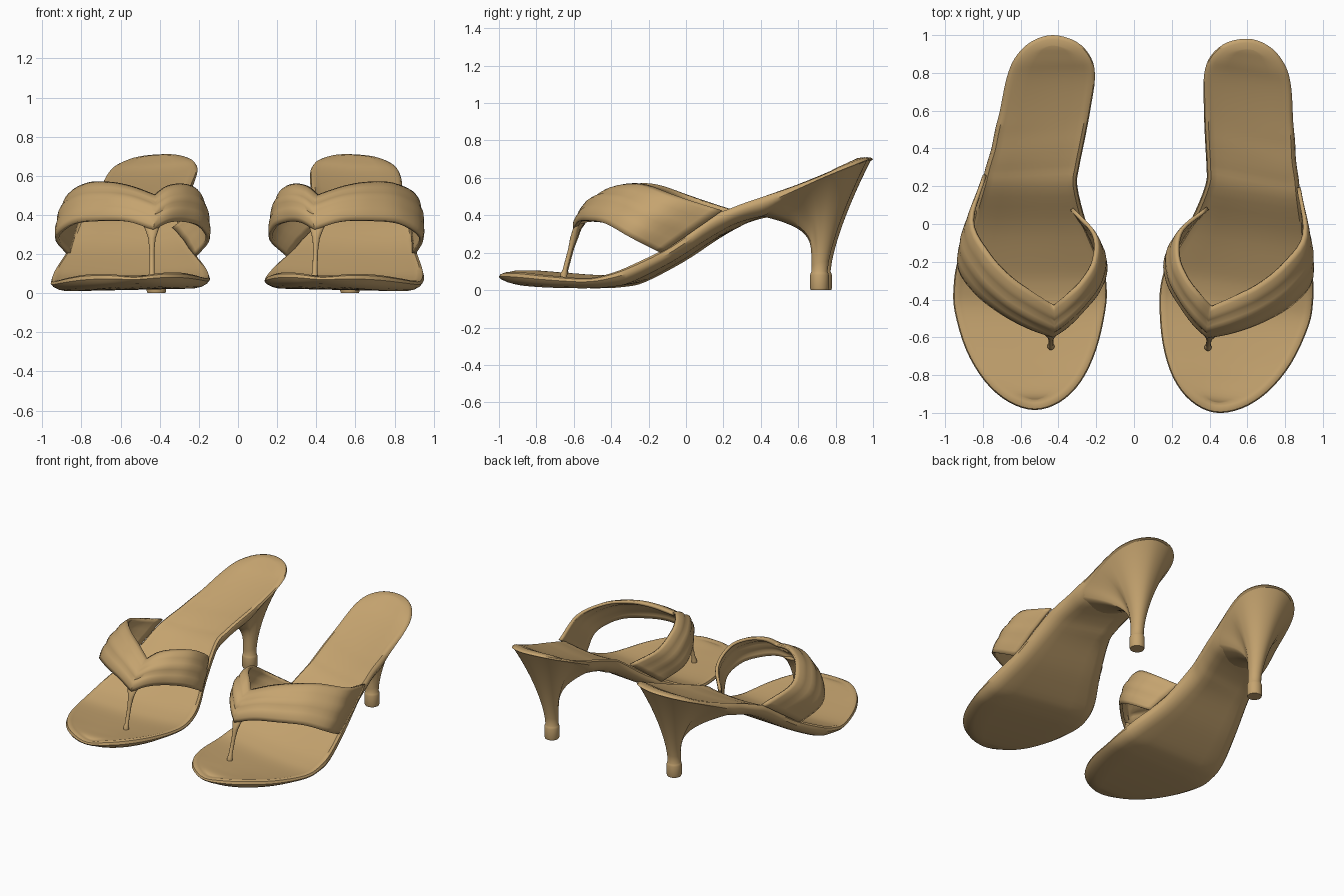
import bpy, bmesh, math
from mathutils import Vector, Matrix

if "Cube" in bpy.data.objects:
    bpy.data.objects.remove(bpy.data.objects["Cube"], do_unlink=True)

tan = bpy.data.materials.new("tan_leather")
tan.use_nodes = True
tan.diffuse_color = (0.56, 0.37, 0.16, 1)
bsdf = tan.node_tree.nodes["Principled BSDF"]
bsdf.inputs["Base Color"].default_value = tan.diffuse_color
bsdf.inputs["Roughness"].default_value = 0.6


def spline(points, steps, before=None, after=None):
    """Smooth path through points of any dimension."""
    pts = [Vector(p) for p in points]
    first = Vector(before) if before else 2 * pts[0] - pts[1]
    last = Vector(after) if after else 2 * pts[-1] - pts[-2]
    pts = [first] + pts + [last]
    out = []
    for a, b, c, d in zip(pts, pts[1:], pts[2:], pts[3:]):
        for k in range(steps):
            t = k / steps
            out.append(b + (c - a) * (t / 2) + (2 * a - 5 * b + 4 * c - d) * (t * t / 2)
                       + (3 * b - a - 3 * c + d) * (t ** 3 / 2))
    return out + [pts[-2]]


def bridge(bm, rows, closed):
    """Quads between successive rows of vertices."""
    for r, s in zip(rows, rows[1:]):
        n = len(r)
        for i in range(n if closed else n - 1):
            j = (i + 1) % n
            bm.faces.new((r[i], r[j], s[j], s[i]))


def add_row(bm, pts):
    return [bm.verts.new(p) for p in pts]


def finish(bm, name, thickness=0):
    """Make the right-foot part and its mirrored, turned left-foot twin."""
    bmesh.ops.remove_doubles(bm, verts=bm.verts, dist=0.0001)
    bmesh.ops.recalc_face_normals(bm, faces=bm.faces)
    mesh = bpy.data.meshes.new("right_" + name)
    bm.to_mesh(mesh)
    bm.free()
    mesh.materials.append(tan)
    twin = mesh.copy()
    twin.name = "left_" + name
    twin.transform(Matrix.Translation((0.052, 0.053, 0)) @ Matrix.Rotation(-0.148, 4, "Z")
                   @ Matrix.Diagonal((-1, 1, 1, 1)))
    twin.flip_normals()
    for data in (mesh, twin):
        ob = bpy.data.objects.new(data.name, data)
        bpy.context.collection.objects.link(ob)
        if thickness:
            mod = ob.modifiers.new("thickness", "SOLIDIFY")
            mod.thickness = thickness
            mod.offset = 0
        bpy.ops.object.select_all(action="DESELECT")
        ob.select_set(True)
        bpy.context.view_layer.objects.active = ob
        bpy.ops.object.shade_smooth_by_angle(angle=math.radians(45))


# Sole stations from toe to heel: y, outer x, inner x, underside z, top z
stations = [
    (-.985, -.525, -.525, .042, .085), (-.942, -.665, -.39, .032, .1),
    (-.833, -.79, -.28, .024, .1), (-.665, -.89, -.2, .018, .085),
    (-.46, -.95, -.152, .017, .072), (-.33, -.955, -.145, .024, .095),
    (-.2, -.935, -.17, .05, .145), (0, -.87, -.25, .152, .25),
    (.2, -.81, -.3, .285, .4), (.3, -.785, -.29, .345, .445),
    (.4, -.755, -.27, .385, .485), (.5, -.735, -.25, .415, .52), (.6, -.71, -.232, .48, .555),
    (.77, -.675, -.207, .585, .622), (.88, -.63, -.227, .63, .67),
    (.965, -.545, -.305, .667, .7), (1, -.43, -.43, .682, .708)]
STEPS = 4


def swap(s):
    return (s[0], s[2], s[1], s[3], s[4])


path = spline(stations, STEPS, swap(stations[1]), swap(stations[-2]))
last = len(path) - 1
# Closed outline: inner side toe to heel, then outer side back to the toe
order = [(i, 2) for i in range(last + 1)] + [(i, 1) for i in range(last - 1, 0, -1)]
outline = [Vector((path[i][side], path[i][0])) for i, side in order]


def sole_ring(inset, height):
    """Outline moved inward, at a fraction of the sole's thickness."""
    ring = []
    for k, (i, _) in enumerate(order):
        tangent = (outline[(k + 1) % len(outline)] - outline[k - 1]).normalized()
        p = outline[k] + Vector((-tangent.y, tangent.x)) * inset
        _, outer, inner, low, top = path[i]
        lean = (.02 + .08 * low) * (p.x - (outer + inner) / 2)
        ring.append(Vector((p.x, p.y, low + (top - low) * height + lean)))
    return ring


def fill_across(bm, ring, dip):
    """Close a sole ring with a shallow dished grid."""
    rows, cuts = [], 6
    for i in range(1, last):
        a, b = ring[i], ring[len(ring) - i]
        depth = dip * min(1, (a.co - b.co).length / .4) ** 2
        mid = [bm.verts.new(a.co.lerp(b.co, c / cuts) - Vector((0, 0, depth * math.sin(math.pi * c / cuts))))
               for c in range(1, cuts)]
        rows.append([a] + mid + [b])
    bridge(bm, rows, False)
    for tip, row in ((ring[0], rows[0]), (ring[last], rows[-1])):
        for a, b in zip(row, row[1:]):
            bm.faces.new((tip, a, b))


# Sole with rounded underside and raised rim
bm = bmesh.new()
edge = [(.075, 0), (.04, .13), (.013, .38), (0, .65), (.006, .9), (.022, 1), (.038, .94), (.055, .91)]
rings = [add_row(bm, sole_ring(*e)) for e in edge]
bridge(bm, rings, True)
fill_across(bm, rings[0], 0)
fill_across(bm, rings[-1], .012)
finish(bm, "sole")

# Heel flaring from the stem to the rear of the sole
start = 10 * STEPS + 2
base = sole_ring(.012, .42)
top = base[start:len(base) - start + 1]
top += [top[-1].lerp(top[0], c / 8) - Vector((0, .05, .04)) * math.sin(math.pi * c / 8)
        for c in range(1, 8)]
centre = Vector((-.417, .73, 0))
NECK = .1


def stem_point(p, radius, z):
    d = Vector((p.x - centre.x, p.y - centre.y, 0)).normalized()
    return centre + d * radius + Vector((0, 0, z))


bm = bmesh.new()
rows = []
for step in range(19):
    u = (step / 18) ** 1.8
    row = []
    for p in top:
        stem = stem_point(p, .043, NECK)
        facing = (stem.y - centre.y) / .043
        power = 2.2 - .8 * facing if facing > 0 else 2.2 - 3 * facing
        s = 1 - (1 - u) ** power
        q = p.lerp(stem, s)
        q.z = p.z + (NECK - p.z) * u
        row.append(q)
    rows.append(add_row(bm, row))
# Heel tip
for radius, z in ((.047, .092), (.05, .08), (.05, .012), (.046, 0)):
    rows.append(add_row(bm, [stem_point(p, radius, z) for p in top]))
bridge(bm, rows, True)
bm.faces.new(rows[-1])
finish(bm, "heel")

# Strap wings: front edge and back edge, each from the apex to the sole
apex_front, apex_back = (-.435, -.59, .325), (-.425, -.43, .495)
outer_front = [apex_front, (-.56, -.545, .365), (-.7, -.47, .37), (-.84, -.36, .355),
               (-.925, -.22, .285), (-.865, -.06, .2)]
outer_back = [apex_back, (-.55, -.35, .54), (-.66, -.27, .56), (-.77, -.15, .555),
              (-.855, .02, .5), (-.79, .26, .425)]
inner_front = [apex_front, (-.36, -.54, .362), (-.28, -.46, .365), (-.195, -.36, .34),
               (-.155, -.24, .275), (-.22, -.1, .19)]
inner_back = [apex_back, (-.36, -.375, .54), (-.28, -.3, .55), (-.215, -.19, .52),
              (-.215, -.05, .43), (-.33, .08, .335)]
anchor = Vector((-.53, -.1, .2))
ACROSS = 12
bm = bmesh.new()
for front, back in ((outer_front, outer_back), (inner_front, inner_back)):
    f_path, b_path = spline(front, 5), spline(back, 5)
    rows = []
    for k, (f, b) in enumerate(zip(f_path, b_path)):
        out = ((f + b) / 2 - anchor).normalized()
        fade = 1 - .8 * (k / (len(f_path) - 1)) ** 2
        row = []
        for c in range(ACROSS + 1):
            v = c / ACROSS
            bulge = .04 * math.sin(math.pi * v) + .01 * abs(math.sin(3 * math.pi * v))
            row.append(f.lerp(b, v) + out * bulge * fade)
        rows.append(add_row(bm, row))
    bridge(bm, rows, False)
finish(bm, "strap", .02)

# Toe post with a small foot, widening into the strap
bm = bmesh.new()
rows = []
for y, z, r in ((-.65, .06, .018), (-.648, .09, .019), (-.643, .105, .013), (-.612, .22, .013),
                (-.595, .28, .019), (-.58, .325, .034), (-.555, .36, .05)):
    rows.append(add_row(bm, [(-.44 + r * math.cos(a * math.pi / 6), y + min(r, .02) * math.sin(a * math.pi / 6), z)
                             for a in range(12)]))
bridge(bm, rows, True)
bm.faces.new(rows[0])
bm.faces.new(rows[-1])
finish(bm, "toe_post")
